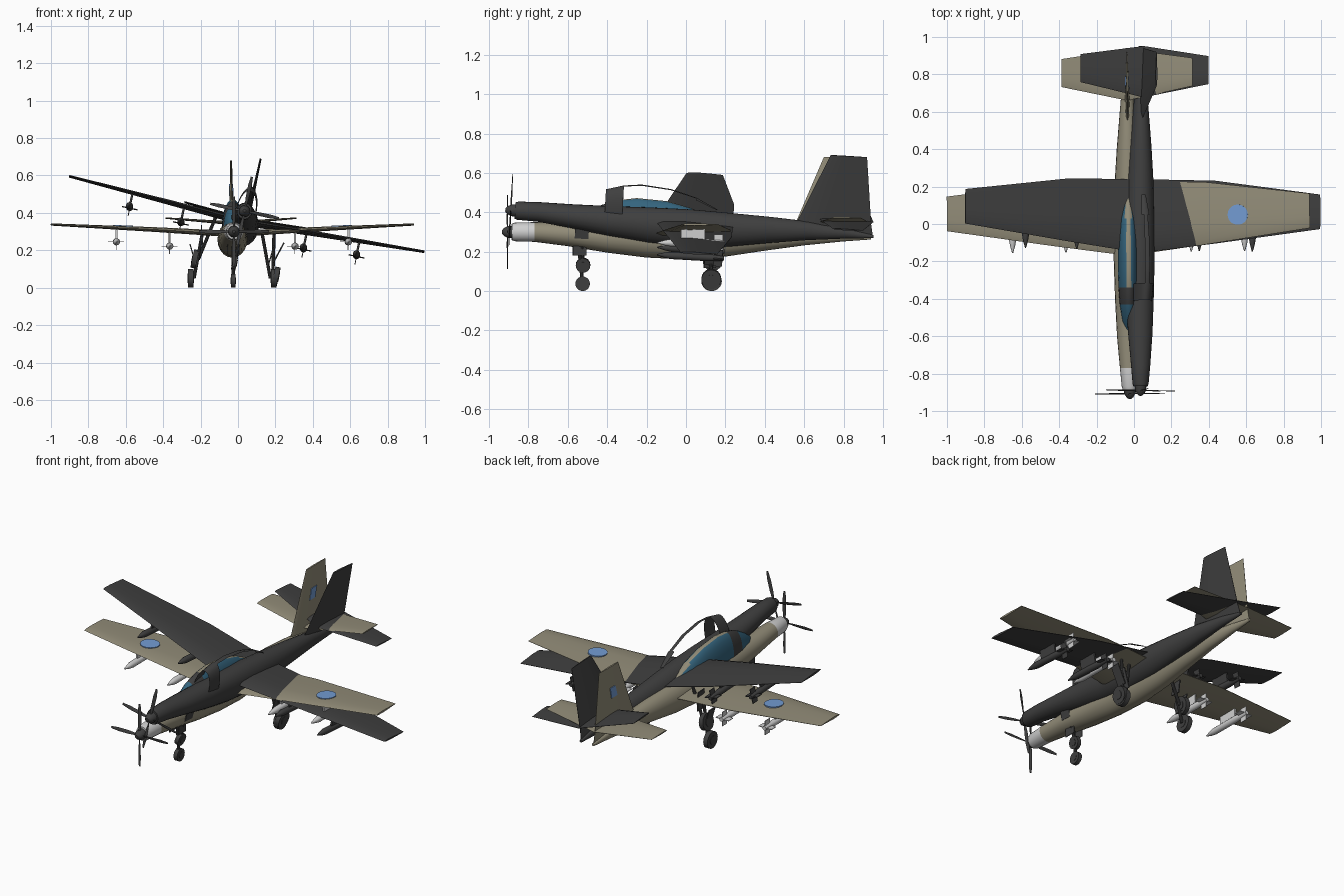
import bpy, bmesh, math
from mathutils import Matrix, Vector

if "Cube" in bpy.data.objects:
    bpy.data.objects.remove(bpy.data.objects["Cube"])

def mat(name, r, g, b):
    m = bpy.data.materials.new(name)
    m.diffuse_color = (r, g, b, 1)
    m.use_nodes = True
    m.node_tree.nodes["Principled BSDF"].inputs["Base Color"].default_value = m.diffuse_color
    return m

TAN = mat("tan_paint", 0.29, 0.265, 0.19)
DARK = mat("dark_grey", 0.05, 0.05, 0.05)
LIGHT = mat("light_grey", 0.62, 0.62, 0.62)
BLUE = mat("marking_blue", 0.17, 0.33, 0.65)
GLASS = mat("glass_blue", 0.035, 0.13, 0.21)
rad = math.radians

def add_mesh(name, bm, mats, place, rule=None, smooth=35, drop=None):
    """Finish a mesh: normals, material rule, optional face removal, smoothing."""
    bmesh.ops.recalc_face_normals(bm, faces=bm.faces)
    if drop:
        bmesh.ops.delete(bm, geom=[f for f in bm.faces if drop(f)], context='FACES')
    for f in bm.faces:
        f.material_index = rule(f) if rule else 0
    me = bpy.data.meshes.new(name)
    bm.to_mesh(me)
    bm.free()
    for m in mats:
        me.materials.append(m)
    me.shade_smooth()
    me.set_sharp_from_angle(angle=rad(smooth))
    ob = bpy.data.objects.new(name, me)
    bpy.context.collection.objects.link(ob)
    ob.matrix_world = place
    return ob

def loft(rings, closed=True, bm=None):
    """Skin a series of equal point rings."""
    bm = bm or bmesh.new()
    rows = [[bm.verts.new(p) for p in ring] for ring in rings]
    n = len(rows[0])
    for a, b in zip(rows, rows[1:]):
        for i in range(n if closed else n - 1):
            j = (i + 1) % n
            bm.faces.new((a[i], a[j], b[j], b[i]))
    if closed:
        bm.faces.new(rows[0])
        bm.faces.new(rows[-1])
    return bm

def oval(y, cz, w, h, n=20, cx=0):
    return [(cx + w * math.cos(2 * math.pi * i / n), y,
             cz + h * math.sin(2 * math.pi * i / n)) for i in range(n)]

def tube(bm, a, b, r, n=10):
    a, b = Vector(a), Vector(b)
    q = (b - a).to_track_quat('Z', 'Y').to_matrix().to_4x4()
    bmesh.ops.create_cone(bm, cap_ends=True, segments=n, radius1=r, radius2=r,
                          depth=(b - a).length,
                          matrix=Matrix.Translation((a + b) / 2) @ q)

def box(bm, size, m):
    bmesh.ops.create_cube(bm, size=1, matrix=m @ Matrix.Diagonal((*size, 1)))

FOIL = [(0, 0), (0.08, 0.7), (0.35, 1), (0.7, 0.6), (1, 0.1),
        (1, -0.1), (0.7, -0.6), (0.35, -1), (0.08, -0.7)]

def foil(span, le, te, z, t, side=1, upright=False):
    """Airfoil section; an upright one has its span along z."""
    pts = [(le + (te - le) * u, t * v) for u, v in FOIL]
    if upright:
        return [(v, y, span) for y, v in pts]
    return [(side * span, y, z + v) for y, v in pts]

# y, bottom z, top z, half width
BODY = [(-0.885, 0.258, 0.342, 0.038), (-0.87, 0.253, 0.347, 0.043), (-0.77, 0.25, 0.35, 0.052),
        (-0.6, 0.228, 0.348, 0.066), (-0.4, 0.195, 0.35, 0.075), (-0.2, 0.17, 0.355, 0.08),
        (0, 0.16, 0.357, 0.08), (0.2, 0.175, 0.35, 0.073), (0.4, 0.205, 0.342, 0.059),
        (0.6, 0.232, 0.33, 0.041), (0.8, 0.252, 0.305, 0.022), (0.94, 0.262, 0.278, 0.008)]
# y, base z, top z, half width
CANOPY = [(-0.58, 0.325, 0.34, 0.012), (-0.52, 0.325, 0.385, 0.036), (-0.43, 0.325, 0.437, 0.05),
          (-0.34, 0.325, 0.462, 0.056), (-0.25, 0.325, 0.472, 0.058), (-0.1, 0.325, 0.457, 0.057),
          (0.03, 0.33, 0.42, 0.048), (0.14, 0.335, 0.365, 0.025)]
WING = [(0.0, -0.17, 0.225, 0.287, 0.017), (0.4, -0.115, 0.222, 0.31, 0.013),
        (0.97, -0.03, 0.155, 0.338, 0.006)]
STAB = [(0.0, 0.66, 0.935, 0.345, 0.01), (0.35, 0.735, 0.885, 0.372, 0.004)]
FIN = [(0.28, 0.525, 0.935, 0, 0.012), (0.33, 0.55, 0.925, 0, 0.012), (0.68, 0.70, 0.885, 0, 0.005)]

def build_plane(tag, P, paint, nose, store, painted):
    # fuselage with nose band
    add_mesh(tag + "_fuselage",
             loft([oval(y, (a + b) / 2, w, (b - a) / 2) for y, a, b, w in BODY]), [paint, nose],
             P, lambda f: int(f.calc_center_median().y < -0.775))

    # canopy: hoop, top strip, and glass panes
    arcs, n = [], 14
    for y, a, b, w in CANOPY:
        arcs.append([(w * math.cos(math.pi * i / n), y, a + (b - a) * math.sin(math.pi * i / n))
                     for i in range(n + 1)])

    def pane(f):
        c = f.calc_center_median()
        if -0.43 < c.y < -0.34:
            return 1
        return 2 if abs(c.x) < 0.014 and c.y > -0.34 else 0
    add_mesh(tag + "_canopy", loft(arcs, False), [GLASS, DARK, paint], P, pane,
             drop=None if painted else lambda f: pane(f) == 0)

    # wings, tailplane and fin
    for name, st in (("wing", WING), ("tailplane", STAB)):
        for s, side in ((-1, "left"), (1, "right")):
            add_mesh(f"{tag}_{side}_{name}", loft([foil(*r, side=s) for r in st]), [paint], P)
    add_mesh(tag + "_fin", loft([foil(*r, upright=True) for r in FIN]), [paint], P)

    # wing roundels and fin flashes
    if painted:
        for s in (-1, 1):
            bm = bmesh.new()
            tilt = Matrix.Rotation(-s * rad(2.4), 4, 'Y')
            bmesh.ops.create_cone(bm, cap_ends=True, segments=28, radius1=0.054, radius2=0.054,
                                  depth=0.009, matrix=Matrix.Translation((s * 0.585, 0.045, 0.329)) @ tilt)
            add_mesh(tag + "_wing_roundel", bm, [BLUE], P)
        flash = [(0.72, 0.49), (0.775, 0.49), (0.79, 0.555), (0.74, 0.555)]
        bm = loft([[(x, y, z) for y, z in flash] for x in (-0.011, -0.007)])
        loft([[(x, y, z) for y, z in flash] for x in (0.007, 0.011)], bm=bm)
        add_mesh(tag + "_fin_flash", bm, [BLUE], P)

    # spinner and four-blade propeller
    add_mesh(tag + "_spinner", loft([oval(y, 0.30, r, r, 12) for y, r in
             ((-0.935, 0.008), (-0.925, 0.02), (-0.905, 0.03), (-0.88, 0.032))]), [DARK], P)
    bm = bmesh.new()
    for k in range(4):
        turn = Matrix.Translation((0, -0.907, 0.30)) @ Matrix.Rotation(k * math.pi / 2, 4, 'Y')
        rings = []
        for r, w, twist in ((0.02, 0.007, 50), (0.07, 0.011, 35), (0.14, 0.011, 22), (0.187, 0.006, 15)):
            c, s = math.cos(rad(twist)) * w, math.sin(rad(twist)) * w
            rings.append([turn @ Vector(p) for p in
                          ((c, s * .6, r), (0.0015, -0.002, r), (-c, -s * .6, r), (-0.0015, 0.002, r))])
        loft(rings, bm=bm)
    add_mesh(tag + "_propeller", bm, [DARK], P)

    # underwing stores with pylons and cross fins
    for s in (-1, 1):
        for x, z, top in ((0.62, 0.245, 0.32), (0.335, 0.222, 0.305)):
            x *= s
            bm = loft([oval(y, z, r, r, 12, x) for y, r in
                       ((-0.15, 0.003), (-0.11, 0.014), (-0.08, 0.019), (0.1, 0.019), (0.19, 0.012))])
            box(bm, (0.01, 0.12, top - z), Matrix.Translation((x, 0.03, (top + z) / 2)))
            for k in range(2):
                box(bm, (0.085, 0.045, 0.004), Matrix.Translation((x, 0.16, z)) @
                    Matrix.Rotation(k * math.pi / 2, 4, 'Y'))
            add_mesh(tag + "_store", bm, [store], P)

    # landing gear: struts, wheels and main-leg doors
    for name, x, y, r, w, top in (("nose", 0, -0.525, 0.037, 0.024, (0, -0.545, 0.23)),
                                  ("left", -0.222, 0.13, 0.05, 0.028, (-0.16, 0.11, 0.29)),
                                  ("right", 0.222, 0.13, 0.05, 0.028, (0.16, 0.11, 0.29))):
        bm = bmesh.new()
        tube(bm, (x - w / 2, y, r), (x + w / 2, y, r), r, 20)
        tube(bm, (x - w * .6, y, r), (x + w * .6, y, r), r * 0.5, 12)
        add_mesh(name and f"{tag}_{name}_wheel", bm, [DARK], P)
        bm = bmesh.new()
        side = 0 if x == 0 else math.copysign(0.018, x)
        tube(bm, (x - side, y, r), top, 0.009)
        if x:
            mid = (Vector((x, y, 0.1)) + Vector(top)) / 2
            box(bm, (0.006, 0.06, 0.12), Matrix.Translation(mid + Vector((side, 0, -0.02))) @
                Matrix.Rotation(math.copysign(rad(-16), x), 4, 'Y'))
        else:
            for s in (-1, 1):
                box(bm, (0.004, 0.07, 0.05), Matrix.Translation((s * 0.03, -0.54, 0.205)))
        add_mesh(f"{tag}_{name}_gear_leg", bm, [DARK], P)

# level tan aircraft, and a dark one banked and pitched through it
level = Matrix.Translation((-0.03, 0, 0)) @ Matrix.Rotation(rad(0.5), 4, 'Z')
banked = (Matrix.Translation((0.035, -0.89, 0.41)) @ Matrix.Rotation(rad(-0.9), 4, 'Z') @
          Matrix.Rotation(rad(12), 4, 'Y') @ Matrix.Rotation(rad(-3.3), 4, 'X') @
          Matrix.Translation((0, 0.907, -0.30)))
build_plane("level", level, TAN, LIGHT, LIGHT, True)
build_plane("banked", banked, DARK, DARK, DARK, False)
